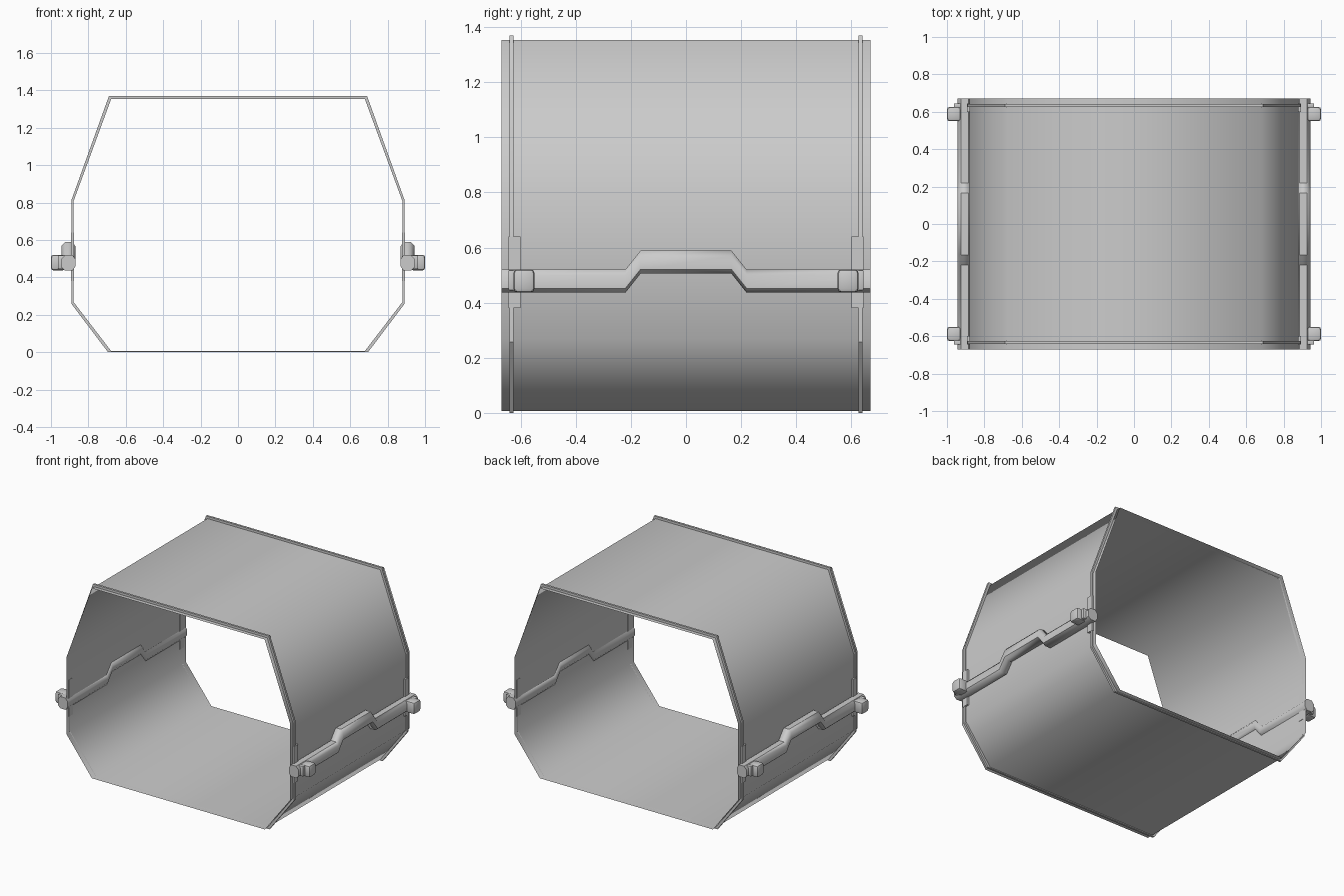
import bpy, bmesh, math
from mathutils import Vector

if "Cube" in bpy.data.objects:
    bpy.data.objects.remove(bpy.data.objects["Cube"])


def make_object(name, bm, angle=None):
    bmesh.ops.recalc_face_normals(bm, faces=bm.faces[:])
    mesh = bpy.data.meshes.new(name)
    bm.to_mesh(mesh)
    bm.free()
    ob = bpy.data.objects.new(name, mesh)
    bpy.context.collection.objects.link(ob)
    if angle is not None:
        bpy.context.view_layer.objects.active = ob
        ob.select_set(True)
        bpy.ops.object.shade_smooth_by_angle(angle=math.radians(angle))
        ob.select_set(False)
    return ob


def loft(bm, rings, caps=False):
    """Join a list of closed point rings with quads."""
    vs = [[bm.verts.new(p) for p in r] for r in rings]
    n = len(vs[0])
    for a, b in zip(vs, vs[1:]):
        for i in range(n):
            j = (i + 1) % n
            bm.faces.new((a[i], a[j], b[j], b[i]))
    if caps:
        bm.faces.new(vs[0])
        bm.faces.new(vs[-1])
    return vs


def mirrored(half):
    """Complete a right-hand (x, z) half profile into a closed outline."""
    return half + [(-x, z) for x, z in reversed(half)]


OUTER = mirrored([(0.695, 0.0), (0.89, 0.258), (0.89, 0.815), (0.69, 1.37)])
INNER = mirrored([(0.678, 0.006), (0.879, 0.268), (0.879, 0.808), (0.678, 1.354)])


def ring(outline, y):
    return [(x, y, z) for x, z in outline]


# Open-ended octagonal shell, a thin smooth sheet
bm = bmesh.new()
loft(bm, [ring(INNER, y) for y in (-0.67, -0.55, 0.55, 0.67)])
make_object("shell", bm, 180)

# Raised band around each end
for side, label in ((-1, "front"), (1, "back")):
    bm = bmesh.new()
    y0, y1 = side * 0.626, side * 0.641
    loft(bm, [ring(INNER, y0), ring(OUTER, y0), ring(OUTER, y1), ring(INNER, y1), ring(INNER, y0)])
    bmesh.ops.remove_doubles(bm, verts=bm.verts[:], dist=1e-5)
    make_object(label + "_band", bm, 30)


# Rounded-off box spanning two corners
def block(name, lo, hi, bevel):
    bm = bmesh.new()
    lo, hi = Vector(lo), Vector(hi)
    bmesh.ops.create_cube(bm, size=1)
    for v in bm.verts:
        v.co = [(a + b) / 2 + c * (b - a) for a, b, c in zip(lo, hi, v.co)]
    if bevel:
        bmesh.ops.bevel(bm, geom=bm.edges[:], offset=bevel, segments=2,
                        profile=0.5, affect='EDGES')
    return make_object(name, bm, 40)


RAIL_PATH = [(-0.67, 0.478), (-0.22, 0.478), (-0.165, 0.547),
             (0.165, 0.547), (0.22, 0.478), (0.67, 0.478)]
RAIL_SECTION = [(0.868, -0.018), (0.885, -0.042), (0.925, -0.042), (0.943, -0.026),
                (0.943, 0.022), (0.925, 0.042), (0.885, 0.042), (0.868, 0.018)]

for s, label in ((1, "right"), (-1, "left")):
    # Stepped rail along the side
    bm = bmesh.new()
    loft(bm, [[(s * x, y, z + dz) for x, dz in RAIL_SECTION] for y, z in RAIL_PATH], True)
    make_object(label + "_rail", bm, 45)

    for e, end in ((-1, "front"), (1, "back")):
        def side_block(part, x0, x1, y0, y1, z0, z1, bevel):
            xs, ys = sorted((s * x0, s * x1)), sorted((e * y0, e * y1))
            block(f"{label}_{end}_{part}", (xs[0], ys[0], z0), (xs[1], ys[1], z1), bevel)

        # Latch knob, its backing tab and the small fin above it
        side_block("knob", 0.925, 1.0, 0.55, 0.626, 0.437, 0.521, 0.014)
        side_block("tab", 0.885, 0.963, 0.622, 0.645, 0.445, 0.518, 0.004)
        side_block("fin", 0.877, 0.892, 0.6, 0.645, 0.38, 0.64, 0)
